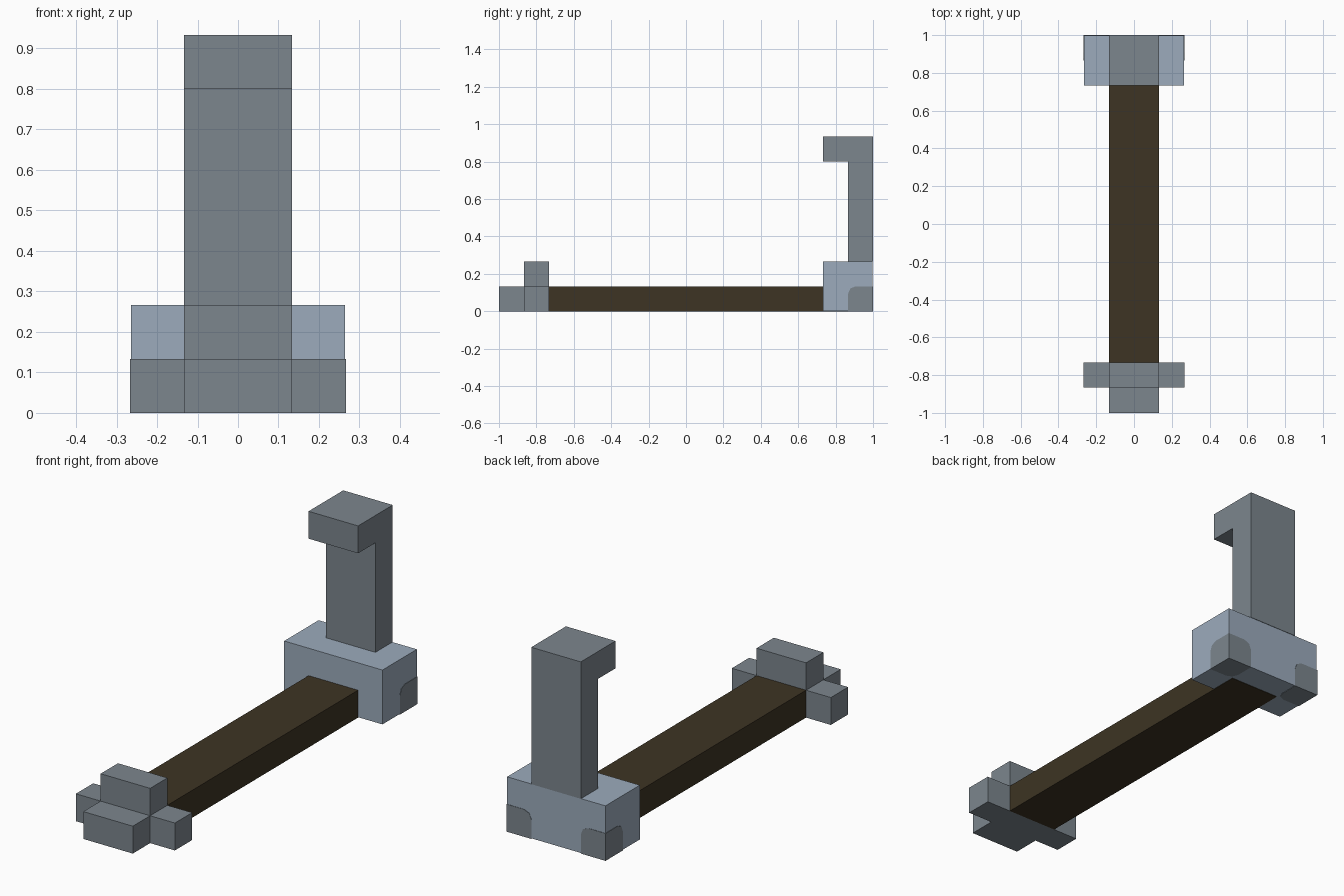
import bpy
import bmesh
from mathutils import Vector

cube = bpy.data.objects.get("Cube")
if cube:
    bpy.data.objects.remove(cube, do_unlink=True)

U = 2 / 15     # one grid cell
SKIN = 0.002   # how far the corner feet stand proud of the head block


def material(name, colour):
    mat = bpy.data.materials.new(name)
    mat.use_nodes = True
    mat.diffuse_color = (*colour, 1)
    mat.node_tree.nodes["Principled BSDF"].inputs["Base Color"].default_value = (*colour, 1)
    return mat


DARK_STEEL = material("dark steel", (0.202, 0.238, 0.270))
PALE_STEEL = material("pale steel", (0.332, 0.407, 0.503))
WOOD = material("dark wood", (0.047, 0.034, 0.017))


def finish(name, bm, mat):
    bmesh.ops.recalc_face_normals(bm, faces=bm.faces)
    mesh = bpy.data.meshes.new(name)
    bm.to_mesh(mesh)
    bm.free()
    mesh.materials.append(mat)
    obj = bpy.data.objects.new(name, mesh)
    bpy.context.collection.objects.link(obj)
    return obj


def box_mesh(lo, hi):
    lo, hi = Vector(lo), Vector(hi)
    bm = bmesh.new()
    bmesh.ops.create_cube(bm, size=1)
    bmesh.ops.scale(bm, vec=hi - lo, verts=bm.verts)
    bmesh.ops.translate(bm, vec=(lo + hi) / 2, verts=bm.verts)
    return bm


def box(name, lo, hi, mat):
    return finish(name, box_mesh(lo, hi), mat)


def extruded(name, points, vector, mat):
    bm = bmesh.new()
    face = bm.faces.new([bm.verts.new(p) for p in points])
    new = bmesh.ops.extrude_face_region(bm, geom=[face])["geom"]
    verts = [v for v in new if isinstance(v, bmesh.types.BMVert)]
    bmesh.ops.translate(bm, vec=vector, verts=verts)
    return finish(name, bm, mat)


# Long wooden shaft, its end showing under the head block
box("shaft", (-U, -1 + 2 * U, 0), (U, 1 - U, U), WOOD)

# Pommel: flat cross with a raised knob
cross = [(-1, 0), (1, 0), (1, 1), (2, 1), (2, 2), (-2, 2), (-2, 1), (-1, 1)]
extruded("pommel_cross", [(x * U, y * U - 1, 0) for x, y in cross], (0, 0, U), DARK_STEEL)
box("pommel_knob", (-U, -1 + U, U), (U, -1 + 2 * U, 2 * U), DARK_STEEL)

# Head block
box("head_block", (-2 * U + SKIN, 1 - 2 * U, SKIN), (2 * U - SKIN, 1 - SKIN, 2 * U), PALE_STEEL)

# Dark feet set in the rear lower corners, inner edges rounded
for side, label in ((1, "left"), (-1, "right")):
    bm = box_mesh((U, 1 - U, 0), (2 * U, 1, U))
    inner = min(bm.verts, key=lambda v: v.co.x + v.co.y - v.co.z)
    bmesh.ops.bevel(bm, geom=list(inner.link_edges), offset=0.04, segments=2,
                    profile=0.5, affect='EDGES')
    bmesh.ops.scale(bm, vec=(side, 1, 1), verts=bm.verts)
    finish(label + "_corner_foot", bm, DARK_STEEL)

# Upright blade with a forward hook at the top
hook = [(0, 2), (0, 7), (-2, 7), (-2, 6), (-1, 6), (-1, 2)]
extruded("hooked_blade", [(-U, 1 + y * U, z * U) for y, z in hook], (2 * U, 0, 0), DARK_STEEL)
